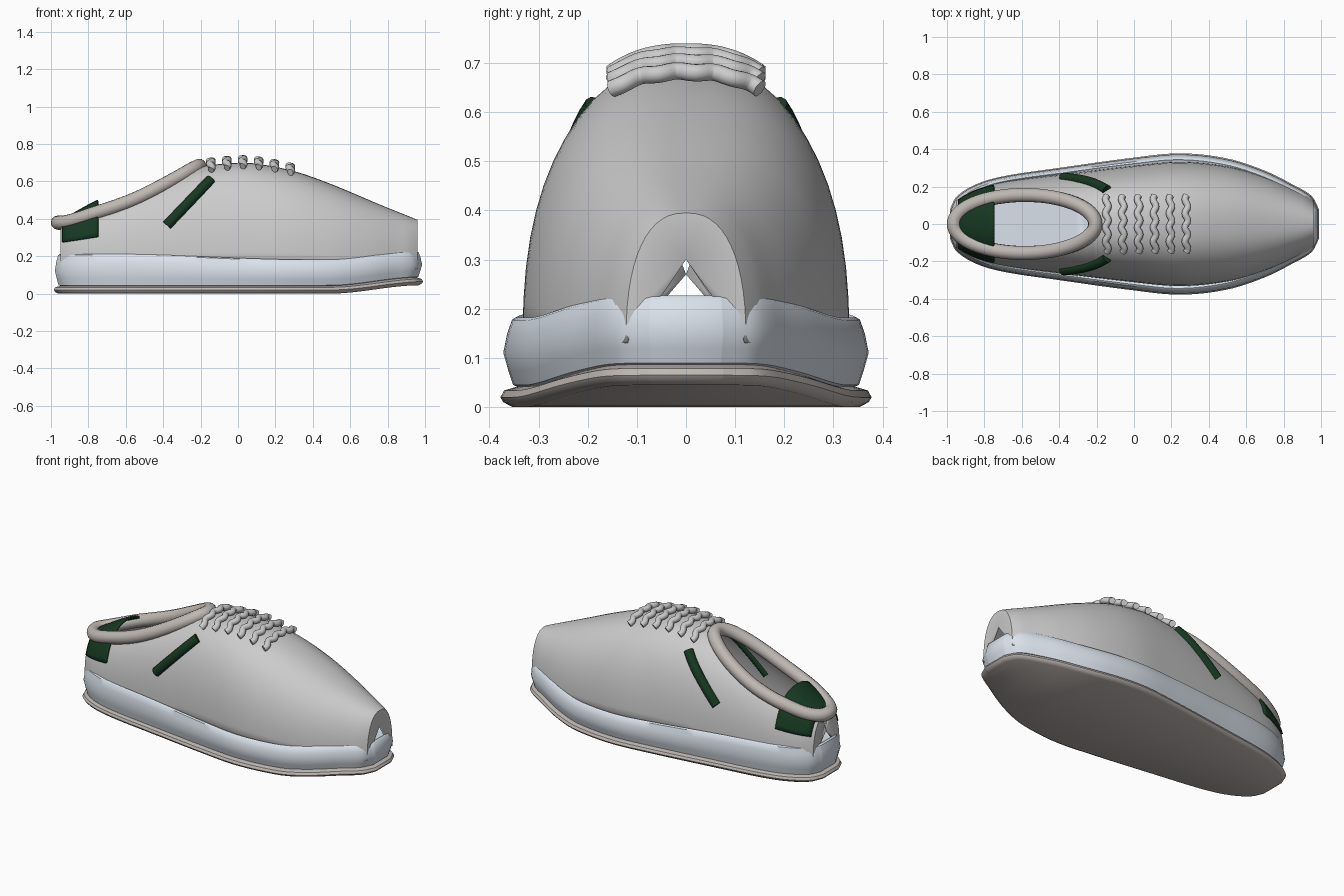
import bpy, bmesh, math

if "Cube" in bpy.data.objects:
    bpy.data.objects.remove(bpy.data.objects["Cube"])

OUTLINE = [(-.985, .075), (-.955, .14), (-.85, .21), (-.7, .255), (-.4, .30), (0, .355), (.25, .378),
           (.5, .35), (.7, .285), (.85, .21), (.955, .145), (.99, .075)]
RIDGE = [(-.96, .375), (-.75, .49), (-.5, .585), (-.3, .65), (-.2, .68), (0, .70), (.1, .695),
         (.3, .655), (.5, .585), (.75, .48), (.96, .395)]
N = 2.4          # roundness of the upper's cross-section
BASE = .13       # height where the upper disappears in the midsole


def interp(pts, x):
    """Smooth curve through a table of points."""
    x = min(max(x, pts[0][0]), pts[-1][0])
    i = next(k for k in range(len(pts) - 1) if x <= pts[k + 1][0])

    def slope(k):
        a, b = pts[max(k - 1, 0)], pts[min(k + 1, len(pts) - 1)]
        return (b[1] - a[1]) / (b[0] - a[0])
    (x0, y0), (x1, y1) = pts[i], pts[i + 1]
    h = x1 - x0
    t = (x - x0) / h
    return ((2*t**3 - 3*t*t + 1) * y0 + (t**3 - 2*t*t + t) * h * slope(i)
            + (3*t*t - 2*t**3) * y1 + (t**3 - t*t) * h * slope(i + 1))


def smooth(a, b, x):
    t = min(max((x - a) / (b - a), 0), 1)
    return t * t * (3 - 2 * t)


def material(name, color):
    m = bpy.data.materials.new(name)
    m.diffuse_color = (*color, 1)
    m.use_nodes = True
    m.node_tree.nodes["Principled BSDF"].inputs["Base Color"].default_value = m.diffuse_color
    return m


white = material("white_leather", (.80, .83, .83))
foam = material("pale_foam", (.70, .76, .83))
beige = material("warm_grey", (.52, .48, .45))
green = material("dark_green", (.008, .04, .015))


def finish(ob, mat, thickness=0, angle=40):
    ob.data.materials.append(mat)
    bpy.context.view_layer.objects.active = ob
    ob.select_set(True)
    if ob.type == 'MESH':
        bpy.ops.object.shade_smooth_by_angle(angle=math.radians(angle))
    ob.select_set(False)
    if thickness:
        s = ob.modifiers.new("thickness", 'SOLIDIFY')
        s.thickness = thickness
        s.offset = -1


def make_mesh(name, verts, faces, mat, thickness=0):
    me = bpy.data.meshes.new(name)
    me.from_pydata(verts, [], faces)
    bm = bmesh.new()
    bm.from_mesh(me)
    bmesh.ops.remove_doubles(bm, verts=bm.verts, dist=.0005)
    bmesh.ops.recalc_face_normals(bm, faces=bm.faces)
    bm.to_mesh(me)
    bm.free()
    ob = bpy.data.objects.new(name, me)
    bpy.context.collection.objects.link(ob)
    finish(ob, mat, thickness)
    return ob


def tube(name, pts, radius, mat, cyclic=False):
    cu = bpy.data.curves.new(name, 'CURVE')
    cu.dimensions = '3D'
    cu.bevel_depth = radius
    cu.bevel_resolution = 4
    cu.use_fill_caps = True
    sp = cu.splines.new('POLY')
    sp.points.add(len(pts) - 1)
    for p, c in zip(sp.points, pts):
        p.co = (*c, 1)
    sp.use_cyclic_u = cyclic
    sp.use_smooth = True
    ob = bpy.data.objects.new(name, cu)
    bpy.context.collection.objects.link(ob)
    finish(ob, mat)


# --- dome surface shared by the upper, panels, collar and laces
def half_width(x):
    return .88 * interp(OUTLINE, x)


def dome(x, a, off=0):
    w, h = half_width(x) + off, interp(RIDGE, x) - BASE + off
    return (x, w * max(math.cos(a), 0) ** (2 / N), BASE + h * math.sin(a) ** (2 / N))


def angle_at_y(x, y):
    return math.acos(min(y / half_width(x), 1) ** (N / 2))


def on_dome(x, y, off=0):
    return (x, y, dome(x, angle_at_y(x, abs(y)))[2] + off)


def angle_at_z(x, z):
    return math.asin(((z - BASE) / (interp(RIDGE, x) - BASE)) ** (N / 2))


CX, CA, CB = -.585, .378, .155   # collar ellipse


def collar_y(x):
    return CB * math.sqrt(max(0, 1 - ((x - CX) / CA) ** 2))


# --- soles: stacked outlines, bridged across the top and bottom
def sole(name, rings, mat, top_shape):
    n = 56
    xs = [.0025 - .9875 * math.cos(math.pi * i / n) for i in range(n + 1)]
    loop = [(x, interp(OUTLINE, x)) for x in xs]
    loop += [(x, -y) for x, y in reversed(loop)]
    m = len(loop)
    verts, faces = [], []
    for off, z, k in rings:
        for x, y in loop:
            verts.append((x * (1 + off), y * (1 + off / .378),
                          z + k * top_shape(x) + .045 * smooth(.5, 1, x)))
    for r in range(len(rings) - 1):
        for i in range(m):
            j = (i + 1) % m
            faces.append((r*m + i, r*m + j, r*m + m + j, r*m + m + i))
    for b in (0, (len(rings) - 1) * m):
        faces += [(b + i, b + i + 1, b + m - 2 - i, b + m - 1 - i) for i in range(n)]
    make_mesh(name, verts, faces, mat)


sole("outsole", [(-.025, 0, 0), (-.006, .01, 0), (0, .02, 0), (-.008, .034, 0), (-.035, .042, 0)],
     beige, lambda x: 0)
sole("midsole", [(-.04, .040, 0), (-.026, .045, 0), (-.016, .075, .2), (-.006, .11, .4),
                 (-.014, .148, .8), (-.024, .176, 1), (-.034, .182, 1), (-.042, .176, 1)],
     foam, lambda x: .03 * smooth(.4, -.7, x))

# --- upper: lofted dome with the foot opening left out, fan closed at toe and heel
X0, X1, K = -.95, .96, 14
xs = [X0 + (X1 - X0) * i / 60 for i in range(61)] + [-.213, -.209, CX + CA]
xs = sorted(xs)
verts, faces = [], []
for side in (1, -1):
    base = len(verts)
    for x in xs:
        top = angle_at_y(x, collar_y(x))
        for k in range(K + 1):
            p = dome(x, top * k / K)
            verts.append((p[0], p[1] * side, p[2]))
    for i in range(len(xs) - 1):
        for k in range(K):
            a = base + i * (K + 1) + k
            faces.append((a, a + 1, a + K + 2, a + K + 1))
    for x, i, z in ((X0, 0, .27), (X1, len(xs) - 1, .30)):
        verts.append((x, 0, z))
        a = base + i * (K + 1)
        faces += [(a + k, a + k + 1, len(verts) - 1) for k in range(K)]
make_mesh("upper", verts, faces, white, .012)

# --- padded collar around the opening
ring = []
for i in range(64):
    t = 2 * math.pi * i / 64
    ring.append(on_dome(CX - CA * math.cos(t), CB * math.sin(t), .005))
tube("collar", ring, .038, beige, True)

# --- heel panel arching over the back of the opening
verts, faces, S, A = [], [], 8, 28
for i in range(S + 1):
    t = i / S
    x = -.94 + .19 * t
    lo = angle_at_z(x, .27 + .03 * t)
    for k in range(A + 1):
        u = k / A * 2 - 1
        p = dome(x, math.pi / 2 - abs(u) * (math.pi / 2 - lo), .012)
        verts.append((x, math.copysign(p[1], u), p[2]))
for i in range(S):
    for k in range(A):
        a = i * (A + 1) + k
        faces.append((a, a + 1, a + A + 2, a + A + 1))
make_mesh("heel_panel", verts, faces, green, .012)

# --- slanted side stripes
for side, label in ((1, "left"), (-1, "right")):
    path = []
    for i in range(13):
        x, z = -.38 + .235 * i / 12, .365 + .245 * i / 12
        p = dome(x, angle_at_z(x, z))
        path.append((x, p[1] * side, p[2]))
    tube("side_stripe_" + label, path, .028, green)

# --- wavy laces
for n in range(6):
    x0 = -.145 + .085 * n
    path = []
    for i in range(33):
        y = -.15 + .3 * i / 32
        x = x0 + .008 * math.sin(y * 2 * math.pi / .075)
        path.append(on_dome(x, y, .022))
    tube("lace_%d" % (n + 1), path, .018, white)
